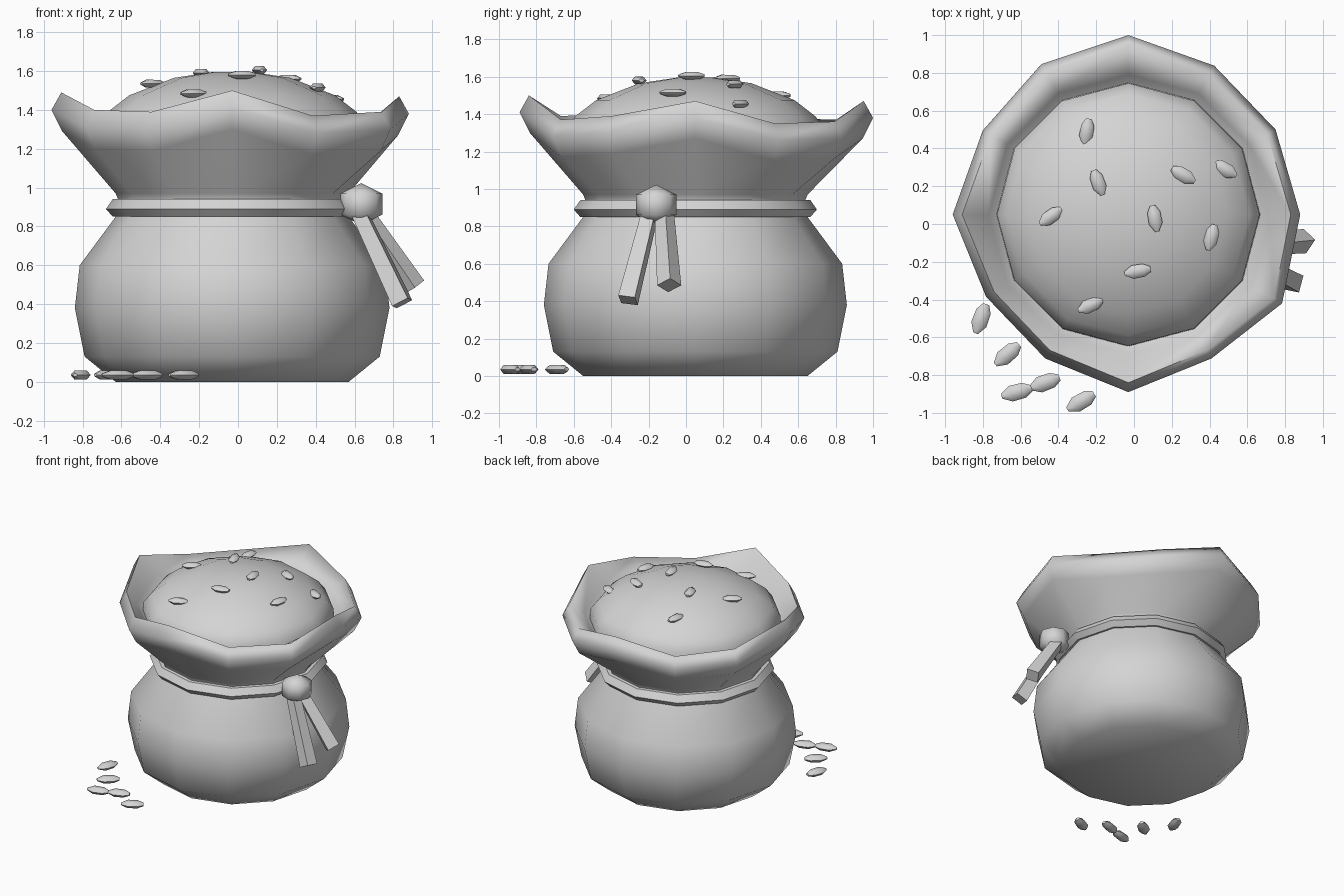
import bpy, bmesh, math
from mathutils import Vector, Matrix

cube = bpy.data.objects.get("Cube")
if cube:
    bpy.data.objects.remove(cube, do_unlink=True)

SIDES = 12
CENTRE = Vector((-0.03, 0.05, 0))


def make_material(name, colour):
    mat = bpy.data.materials.new(name)
    mat.use_nodes = True
    mat.diffuse_color = colour
    mat.node_tree.nodes["Principled BSDF"].inputs["Base Color"].default_value = colour
    return mat


GREY = make_material("plain_grey", (0.66, 0.66, 0.66, 1))


def finish(bm, name, angle):
    """Turn a bmesh into a shaded object."""
    bmesh.ops.recalc_face_normals(bm, faces=bm.faces)
    mesh = bpy.data.meshes.new(name)
    bm.to_mesh(mesh)
    bm.free()
    mesh.materials.append(GREY)
    obj = bpy.data.objects.new(name, mesh)
    bpy.context.collection.objects.link(obj)
    bpy.ops.object.select_all(action="DESELECT")
    obj.select_set(True)
    bpy.context.view_layer.objects.active = obj
    bpy.ops.object.shade_smooth_by_angle(angle=math.radians(angle))
    return obj


def loft(bm, rings, closed=False):
    """Bridge rings of points; cap the ends or join last to first."""
    loops = [[bm.verts.new(p) for p in ring] for ring in rings]
    pairs = list(zip(loops, loops[1:]))
    if closed:
        pairs.append((loops[-1], loops[0]))
    else:
        bm.faces.new(loops[0])
        bm.faces.new(loops[-1])
    for a, b in pairs:
        for i in range(len(a)):
            j = (i + 1) % len(a)
            bm.faces.new((a[i], a[j], b[j], b[i]))


def ring(radius, z):
    """Ring about the sack axis; radius and z are numbers or per-side lists."""
    points = []
    for i in range(SIDES):
        r = radius[i] if isinstance(radius, list) else radius
        h = z[i] if isinstance(z, list) else z
        a = math.tau * i / SIDES
        points.append(CENTRE + Vector((r * math.cos(a), r * math.sin(a), h)))
    return points


def shifted(values, amount):
    return [v + amount for v in values]


# Sack: round belly, tied neck and flared wavy mouth with a thick lip
rim_r = [0.91, 0.90, 0.91, 0.95, 0.92, 0.89, 0.93, 0.87, 0.88, 0.94, 0.88, 0.94]
rim_z = [1.47, 1.35, 1.36, 1.47, 1.37, 1.38, 1.49, 1.40, 1.39, 1.50, 1.37, 1.39]
bm = bmesh.new()
belly = [(0.60, 0), (0.76, 0.13), (0.81, 0.38), (0.785, 0.60), (0.60, 0.85), (0.58, 0.92)]
rings = [ring(r, z) for r, z in belly]
rings += [ring(0.60, 0.97),
          ring(shifted(rim_r, -0.055), shifted(rim_z, -0.20)),
          ring(rim_r, shifted(rim_z, -0.09)),
          ring(shifted(rim_r, -0.05), rim_z),
          ring(0.74, [1.32 + 0.5 * (z - 1.42) for z in rim_z]),
          ring(0.66, 1.2)]
loft(bm, rings)
finish(bm, "sack", 100)

# Heap of grain filling the mouth
bm = bmesh.new()
heap = [(0.70, 1.22), (0.695, 1.32), (0.64, 1.39), (0.53, 1.475), (0.30, 1.565), (0.10, 1.595)]
loft(bm, [ring(r, z) for r, z in heap])
finish(bm, "grain_heap", 80)

# Cord around the neck
bm = bmesh.new()
cord = [(0.55, 0.85), (0.615, 0.85), (0.65, 0.89), (0.615, 0.94), (0.55, 0.945)]
loft(bm, [ring(r, z) for r, z in cord], closed=True)
finish(bm, "neck_cord", 30)

# Knot on the side
bm = bmesh.new()
bmesh.ops.create_uvsphere(bm, u_segments=8, v_segments=3, radius=1,
                          matrix=Matrix.Translation((0.635, -0.16, 0.915))
                          @ Matrix.Diagonal((0.125, 0.125, 0.108, 1)))
finish(bm, "cord_knot", 80)


# Hanging cord ends, widening downwards, twisted about their length
def cord_end(name, top, bottom, twist):
    top, bottom = Vector(top), Vector(bottom)
    along = (bottom - top).normalized()
    spin = Matrix.Rotation(math.radians(twist), 3, along)
    across = spin @ along.cross(Vector((1, 0, 0.5))).normalized()
    out = along.cross(across)
    bm = bmesh.new()
    loft(bm, [[p + across * u * w + out * v * w
               for u, v in ((-1, -1), (1, -1), (1, 1), (-1, 1))]
              for p, w in ((top, 0.037), (bottom, 0.046))])
    finish(bm, name, 30)


cord_end("cord_end_front", (0.63, -0.195, 0.86), (0.845, -0.31, 0.405), 10)
cord_end("cord_end_back", (0.65, -0.115, 0.86), (0.905, -0.09, 0.485), 40)


# Single grains: short faceted kernels with one blunt and one pointed end
def kernel(name, spot, turn, size):
    bm = bmesh.new()
    rings = []
    for x, w in ((-0.075, 0.3), (-0.03, 1), (0.035, 0.95), (0.072, 0.4)):
        rings.append([Vector((x, 0.038 * w * math.cos(a), 0.025 * w * math.sin(a)))
                      for a in (math.tau * i / 6 for i in range(6))])
    loft(bm, rings)
    obj = finish(bm, name, 65)
    obj.matrix_world = (Matrix.Translation(spot)
                        @ Matrix.Rotation(math.radians(turn), 4, "Z")
                        @ Matrix.Scale(size, 4))


heap_spots = [
    ((-0.25, 0.49, 1.50), 80), ((-0.19, 0.22, 1.59), 110), ((-0.44, 0.04, 1.535), 35),
    ((0.26, 0.26, 1.56), 150), ((0.48, 0.29, 1.455), 150), ((0.11, 0.03, 1.605), 100),
    ((0.41, -0.07, 1.515), 75), ((0.02, -0.25, 1.58), 10), ((-0.23, -0.43, 1.485), 25),
]
for i, (spot, turn) in enumerate(heap_spots):
    kernel(f"heap_kernel_{i + 1}", spot, turn, 0.95)

floor_spots = [((-0.81, -0.50), 70), ((-0.67, -0.69), 40), ((-0.62, -0.89), 15),
               ((-0.47, -0.84), 20), ((-0.28, -0.94), 30)]
for i, ((x, y), turn) in enumerate(floor_spots):
    kernel(f"spilled_kernel_{i + 1}", (x, y, 0.035), turn, 1.12)
